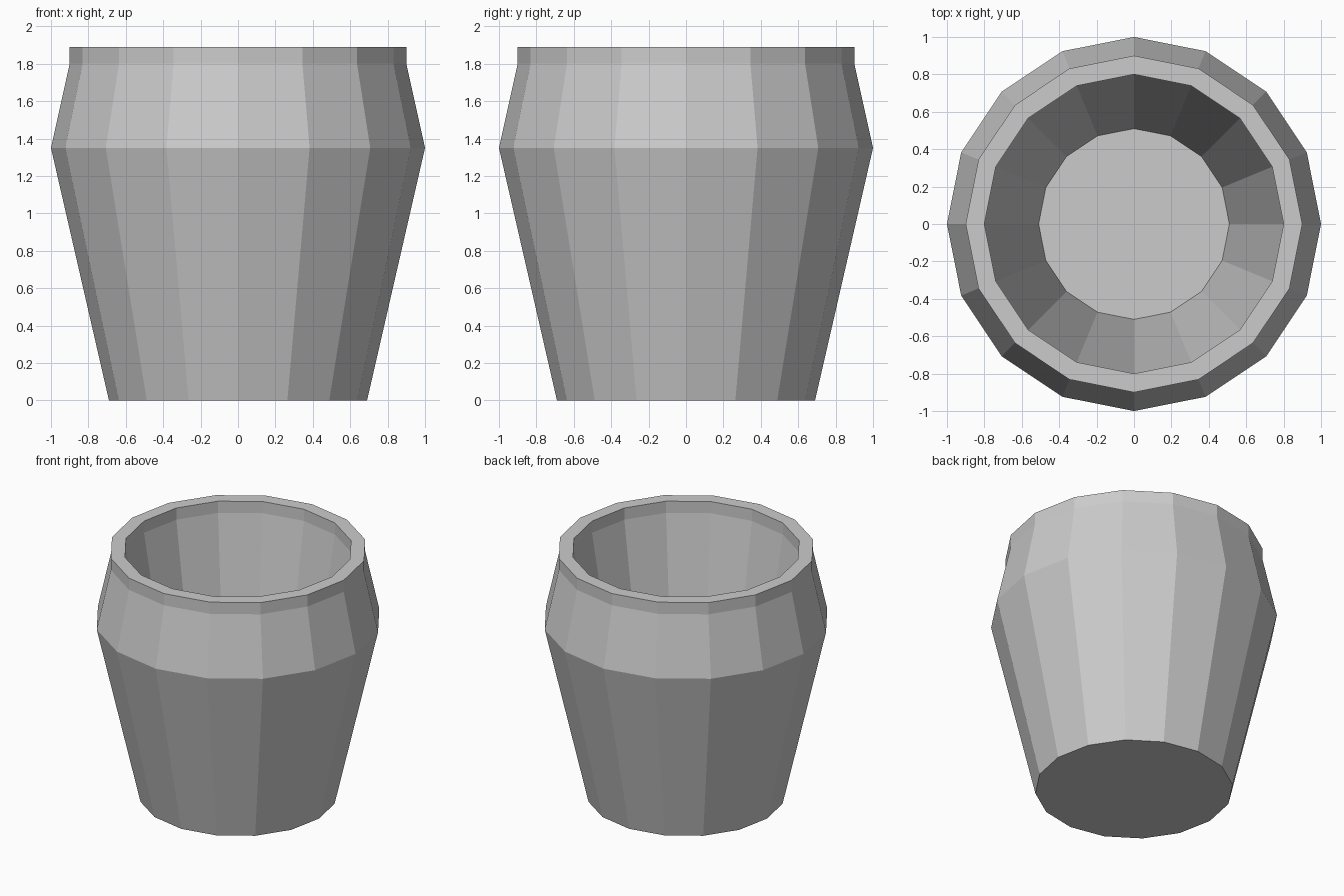
import bpy, bmesh, math

if "Cube" in bpy.data.objects:
    bpy.data.objects.remove(bpy.data.objects["Cube"])

SIDES = 16

# Profile (radius, height): outer wall from base to rim, then inner wall down to floor
PROFILE = [(0.69, 0.0), (1.0, 1.35), (0.9, 1.8), (0.9, 1.89),
           (0.8, 1.89), (0.8, 1.8), (0.51, 0.1)]


def ring(bm, r, z):
    step = 2 * math.pi / SIDES
    return [bm.verts.new((r * math.cos(i * step), r * math.sin(i * step), z))
            for i in range(SIDES)]


# Hollow faceted pot
bm = bmesh.new()
rings = [ring(bm, r, z) for r, z in PROFILE]
for a, b in zip(rings, rings[1:]):
    for i in range(SIDES):
        j = (i + 1) % SIDES
        bm.faces.new((a[i], a[j], b[j], b[i]))

# Underside and inside floor
bm.faces.new(rings[0][::-1])
bm.faces.new(rings[-1])
bmesh.ops.recalc_face_normals(bm, faces=bm.faces[:])

mesh = bpy.data.meshes.new("pot")
bm.to_mesh(mesh)
bm.free()
bpy.context.collection.objects.link(bpy.data.objects.new("pot", mesh))
